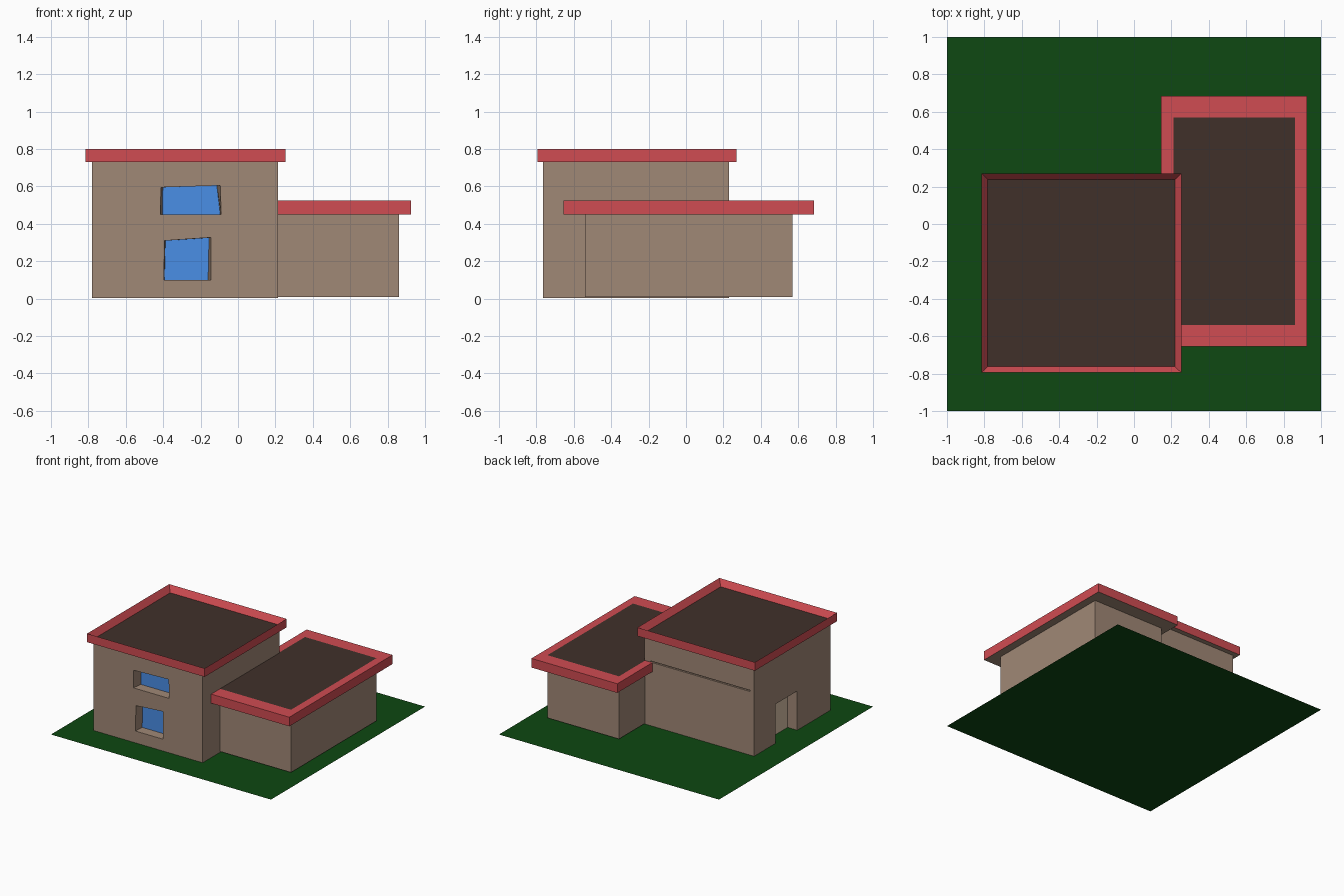
import bpy, bmesh

if "Cube" in bpy.data.objects:
    bpy.data.objects.remove(bpy.data.objects["Cube"])


def material(name, hex_rgb):
    def lin(c):
        c /= 255
        return c / 12.92 if c < 0.04045 else ((c + 0.055) / 1.055) ** 2.4
    m = bpy.data.materials.new(name)
    m.diffuse_color = (*[lin(c) for c in hex_rgb], 1)
    m.use_nodes = True
    m.node_tree.nodes["Principled BSDF"].inputs["Base Color"].default_value = m.diffuse_color
    return m


WALL = material("wall", (160, 136, 118))
RED = material("trim_red", (208, 76, 82))
DARK = material("roof_brown", (64, 48, 42))
BLUE = material("glass_blue", (74, 142, 230))
GREEN = material("grass", (14, 72, 18))
PALE = material("door_tan", (215, 190, 165))


def loft(name, rings, mats, bottom=0, top=0, sides=None):
    """Join rings of points into a closed solid, with one material per band."""
    bm = bmesh.new()
    vs = [[bm.verts.new(p) for p in ring] for ring in rings]
    bm.faces.new(vs[0][::-1]).material_index = bottom
    bm.faces.new(vs[-1]).material_index = top
    for b, (lo, hi) in enumerate(zip(vs, vs[1:])):
        n = len(lo)
        for i in range(n):
            f = bm.faces.new((lo[i], lo[(i + 1) % n], hi[(i + 1) % n], hi[i]))
            f.material_index = sides[b] if sides else 0
    bmesh.ops.recalc_face_normals(bm, faces=bm.faces)
    me = bpy.data.meshes.new(name)
    bm.to_mesh(me)
    bm.free()
    ob = bpy.data.objects.new(name, me)
    bpy.context.collection.objects.link(ob)
    for m in mats:
        me.materials.append(m)
    return ob


def rect(x0, x1, y0, y1, z):
    return [(x0, y0, z), (x1, y0, z), (x1, y1, z), (x0, y1, z)]


def box(name, x0, x1, y0, y1, z0, z1, mat):
    return loft(name, [rect(x0, x1, y0, y1, z0), rect(x0, x1, y0, y1, z1)], [mat])


def roof(name, outer, inner, z0, z1, floor):
    """Overhanging slab: wall-coloured soffit, red edge and rim, brown deck."""
    return loft(name, [rect(*outer, z0), rect(*outer, z1), rect(*inner, floor)],
                [WALL, RED, DARK], 0, 2, [1, 1])


def cut(target, cutter):
    cutter.hide_render = True
    cutter.hide_viewport = False
    cutter.display_type = 'WIRE'
    mod = target.modifiers.new("opening", 'BOOLEAN')
    mod.operation = 'DIFFERENCE'
    mod.solver = 'EXACT'
    mod.object = cutter


# Lawn
bpy.ops.mesh.primitive_plane_add(size=2)
lawn = bpy.context.object
lawn.name = "lawn"
lawn.data.materials.append(GREEN)

# Two-storey block and low wing
main = box("main_walls", -0.78, 0.215, -0.765, 0.23, 0.003, 0.735, WALL)
box("wing_walls", 0.21, 0.86, -0.54, 0.57, 0.01, 0.452, WALL)

# Roofs: recessed deck on the main block, flush deck on the wing
roof("main_roof", (-0.815, 0.253, -0.795, 0.27), (-0.782, 0.218, -0.762, 0.237),
     0.73, 0.80, 0.75)
roof("wing_roof", (0.145, 0.925, -0.655, 0.685), (0.21, 0.86, -0.54, 0.57),
     0.45, 0.525, 0.525)

# Slightly crooked front windows: outer outline and glass outline (x, z)
windows = {
    "upper": ([(-0.415, 0.45), (-0.09, 0.45), (-0.095, 0.605), (-0.412, 0.595)],
              [(-0.405, 0.45), (-0.095, 0.45), (-0.113, 0.605), (-0.402, 0.595)]),
    "lower": ([(-0.397, 0.10), (-0.145, 0.10), (-0.145, 0.327), (-0.392, 0.31)],
              [(-0.393, 0.10), (-0.16, 0.10), (-0.155, 0.325), (-0.388, 0.31)]),
}
for name, (outer, inner) in windows.items():
    ring = lambda pts, y: [(x, y, z) for x, z in pts]
    cut(main, loft(name + "_window_cutter",
                   [ring(outer, -0.775), ring(outer, -0.765), ring(inner, -0.68)], [WALL]))
    loft(name + "_window_glass", [ring(inner, -0.683), ring(inner, -0.67)], [BLUE])

# Doorway on the left side
cut(main, box("door_cutter", -0.80, -0.69, -0.33, -0.045, -0.02, 0.325, WALL))
box("door", -0.692, -0.68, -0.33, -0.045, 0.003, 0.325, PALE)

# Thin groove along the back wall
cut(main, box("groove_cutter", -0.745, 0.16, 0.215, 0.25, 0.525, 0.535, WALL))
